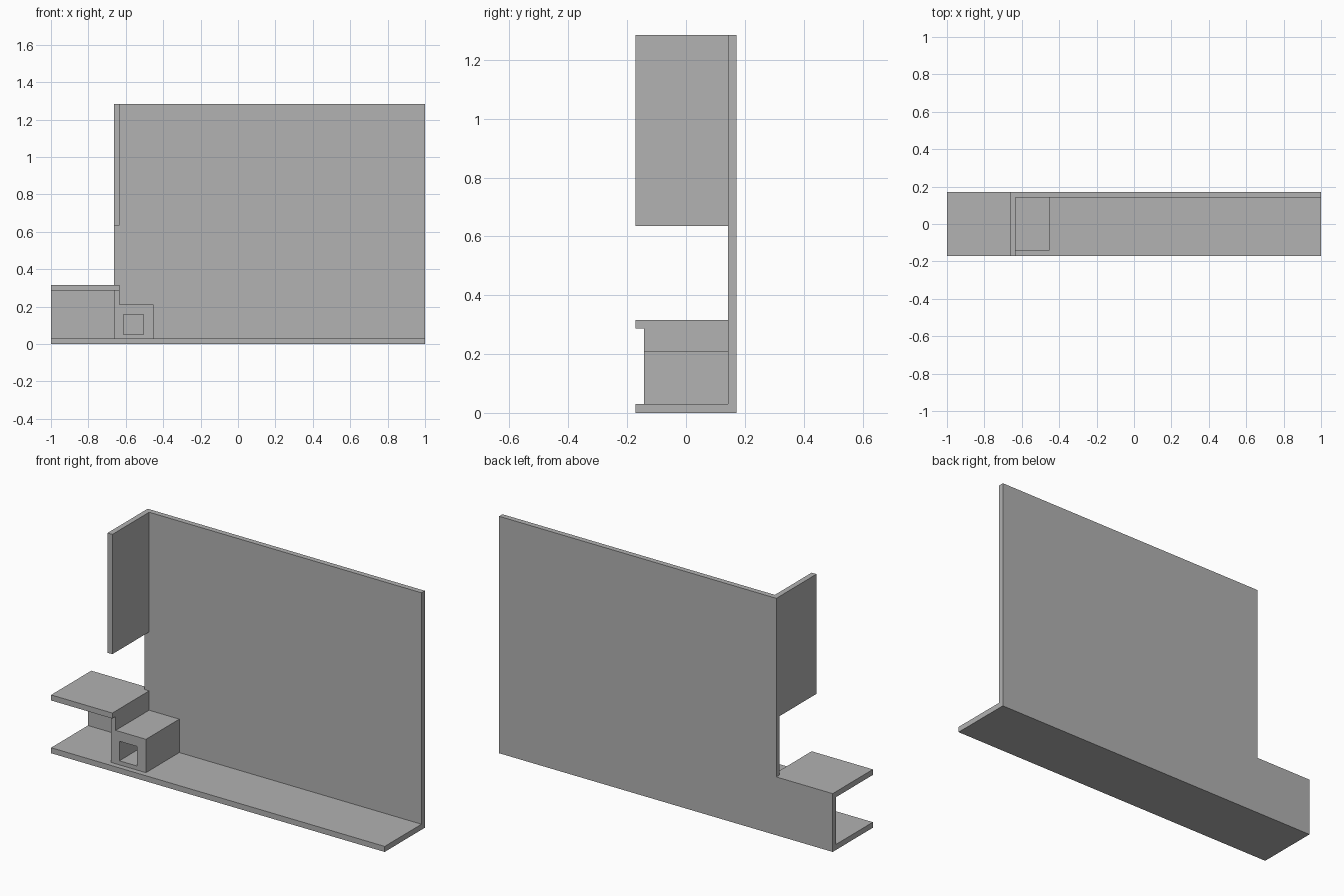
import bpy
import bmesh

default = bpy.data.objects.get("Cube")
if default:
    bpy.data.objects.remove(default, do_unlink=True)

# Single plain grey
grey = bpy.data.materials.new("plain grey")
grey.use_nodes = True
COLOUR = (0.445, 0.445, 0.445, 1)
grey.diffuse_color = COLOUR
grey.node_tree.nodes["Principled BSDF"].inputs["Base Color"].default_value = COLOUR

# Shared dimensions
T = 0.03                      # panel thickness
DEPTH = 0.172                 # half depth
INNER = DEPTH - T + 0.001     # front face of the back wall
TOP = 1.284
STEP_X, STEP_IN = -0.662, -0.633
SHELF_LOW, SHELF_TOP = 0.286, 0.316


def extrude_profile(name, points, y0, y1):
    """Extrude an x-z outline from y0 back to y1."""
    bm = bmesh.new()
    face = bm.faces.new([bm.verts.new((x, y0, z)) for x, z in points])
    result = bmesh.ops.extrude_face_region(bm, geom=[face])
    moved = [v for v in result["geom"] if isinstance(v, bmesh.types.BMVert)]
    bmesh.ops.translate(bm, verts=moved, vec=(0, y1 - y0, 0))
    bmesh.ops.recalc_face_normals(bm, faces=bm.faces)
    mesh = bpy.data.meshes.new(name)
    bm.to_mesh(mesh)
    bm.free()
    mesh.materials.append(grey)
    obj = bpy.data.objects.new(name, mesh)
    bpy.context.collection.objects.link(obj)
    return obj


def slab(name, x0, x1, z0, z1, y0, y1):
    return extrude_profile(name, [(x0, z0), (x1, z0), (x1, z1), (x0, z1)], y0, y1)


# Stepped back wall
extrude_profile("back_wall", [(-1, 0), (1, 0), (1, TOP), (STEP_X, TOP),
                              (STEP_X, SHELF_TOP), (-1, SHELF_TOP)], INNER, DEPTH)

# Floor, low shelf and hanging side panel
slab("floor", -1, 1, 0, T, -DEPTH, INNER)
slab("low_shelf", -1, STEP_IN, SHELF_LOW, SHELF_TOP, -DEPTH, INNER)
slab("upper_side_panel", STEP_X, STEP_IN, 0.635, TOP, -DEPTH, INNER)

# Divider and box in one stepped block
BOX_X, BOX_TOP = -0.452, 0.211
block = extrude_profile("divider_box", [(STEP_X, T), (BOX_X, T), (BOX_X, BOX_TOP),
                                        (STEP_IN, BOX_TOP), (STEP_IN, SHELF_LOW),
                                        (STEP_X, SHELF_LOW)], -INNER, INNER)

# Square opening running back through the box
cutter = slab("opening_cutter", -0.611, -0.505, 0.052, 0.158, -DEPTH, DEPTH)
cutter.hide_render = True
cutter.hide_viewport = True
cut = block.modifiers.new("opening", "BOOLEAN")
cut.operation = "DIFFERENCE"
cut.solver = "EXACT"
cut.object = cutter
